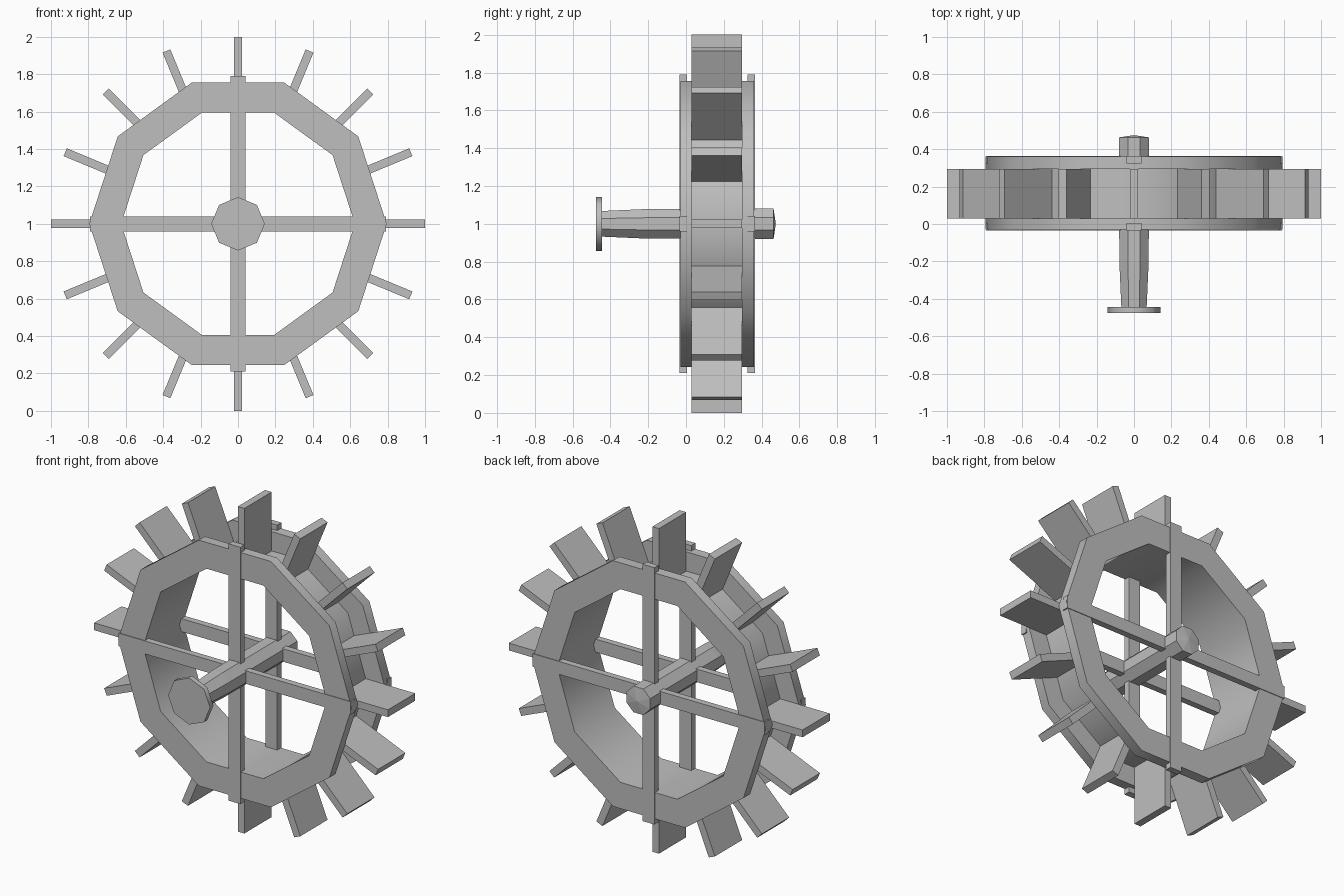
import bpy, bmesh, math
from mathutils import Matrix, Vector

cube = bpy.data.objects.get("Cube")
if cube:
    bpy.data.objects.remove(cube, do_unlink=True)

HUB = Vector((0, 0, 1))

# Single grey material
grey = bpy.data.materials.new("plain_grey")
grey.use_nodes = True
colour = (0.52, 0.52, 0.52, 1)
grey.diffuse_color = colour
grey.node_tree.nodes["Principled BSDF"].inputs["Base Color"].default_value = colour


def finish(bm, name, smooth_angle=0):
    """Turn a bmesh into an object, smooth below the given angle."""
    bmesh.ops.remove_doubles(bm, verts=bm.verts, dist=1e-5)
    bmesh.ops.recalc_face_normals(bm, faces=bm.faces)
    if smooth_angle:
        for f in bm.faces:
            f.smooth = True
        for e in bm.edges:
            e.smooth = e.calc_face_angle(0) < math.radians(smooth_angle)
    mesh = bpy.data.meshes.new(name)
    bm.to_mesh(mesh)
    bm.free()
    mesh.materials.append(grey)
    obj = bpy.data.objects.new(name, mesh)
    bpy.context.collection.objects.link(obj)
    return obj


def lathe(name, profile, sides, phase=0, closed=False, smooth_angle=0):
    """Spin (radius, y) points about the wheel axis."""
    bm = bmesh.new()
    rings = []
    for i in range(sides):
        a = phase + math.tau * i / sides
        rings.append([bm.verts.new(HUB + Vector((r * math.cos(a), y, r * math.sin(a))))
                      for r, y in profile])
    steps = len(profile) if closed else len(profile) - 1
    for i in range(sides):
        here, there = rings[i], rings[(i + 1) % sides]
        for j in range(steps):
            k = (j + 1) % len(profile)
            bm.faces.new((here[j], here[k], there[k], there[j]))
    return finish(bm, name, smooth_angle)


def box(name, low, high, angle=0):
    """Box given relative to the hub, turned about the wheel axis."""
    low, high = Vector(low), Vector(high)
    bm = bmesh.new()
    bmesh.ops.create_cube(bm, size=1)
    size = high - low
    place = (Matrix.Translation(HUB) @ Matrix.Rotation(-angle, 4, 'Y')
             @ Matrix.Translation((low + high) / 2) @ Matrix.Diagonal((*size, 1)))
    bm.transform(place)
    return finish(bm, name)


# Ten-sided rim: inner wall, two flanges and the recessed drum between them
INNER, DRUM, OUTER = 0.625, 0.67, 0.795
lathe("rim", [(INNER, -0.03), (OUTER, -0.03), (OUTER, 0.03), (DRUM, 0.03),
              (DRUM, 0.295), (OUTER, 0.295), (OUTER, 0.36), (INNER, 0.36)],
      10, closed=True, smooth_angle=50)

# Paddles around the drum
PADDLES = 16
for i in range(PADDLES):
    box(f"paddle_{i + 1}", (0.63, 0.03, -0.0225), (1.0, 0.295, 0.0225),
        math.tau * i / PADDLES)

# Crossed spokes on both faces of the rim
for side, y0, y1 in (("front", -0.034, 0.006), ("back", 0.324, 0.364)):
    for label, angle in (("horizontal", 0), ("vertical", math.pi / 2)):
        box(f"{side}_{label}_spoke", (-0.79, y0, -0.04), (0.79, y1, 0.04), angle)

# Eight-sided axle, narrower toward the front, with a shallow pointed back end
lathe("axle", [(0, -0.45), (0.073, -0.45), (0.085, -0.2), (0.087, 0.463), (0, 0.475)],
      8, phase=math.pi / 8)

# Disc on the front end of the axle
lathe("axle_disc", [(0, -0.475), (0.143, -0.475), (0.143, -0.443), (0, -0.443)],
      8, smooth_angle=50)
